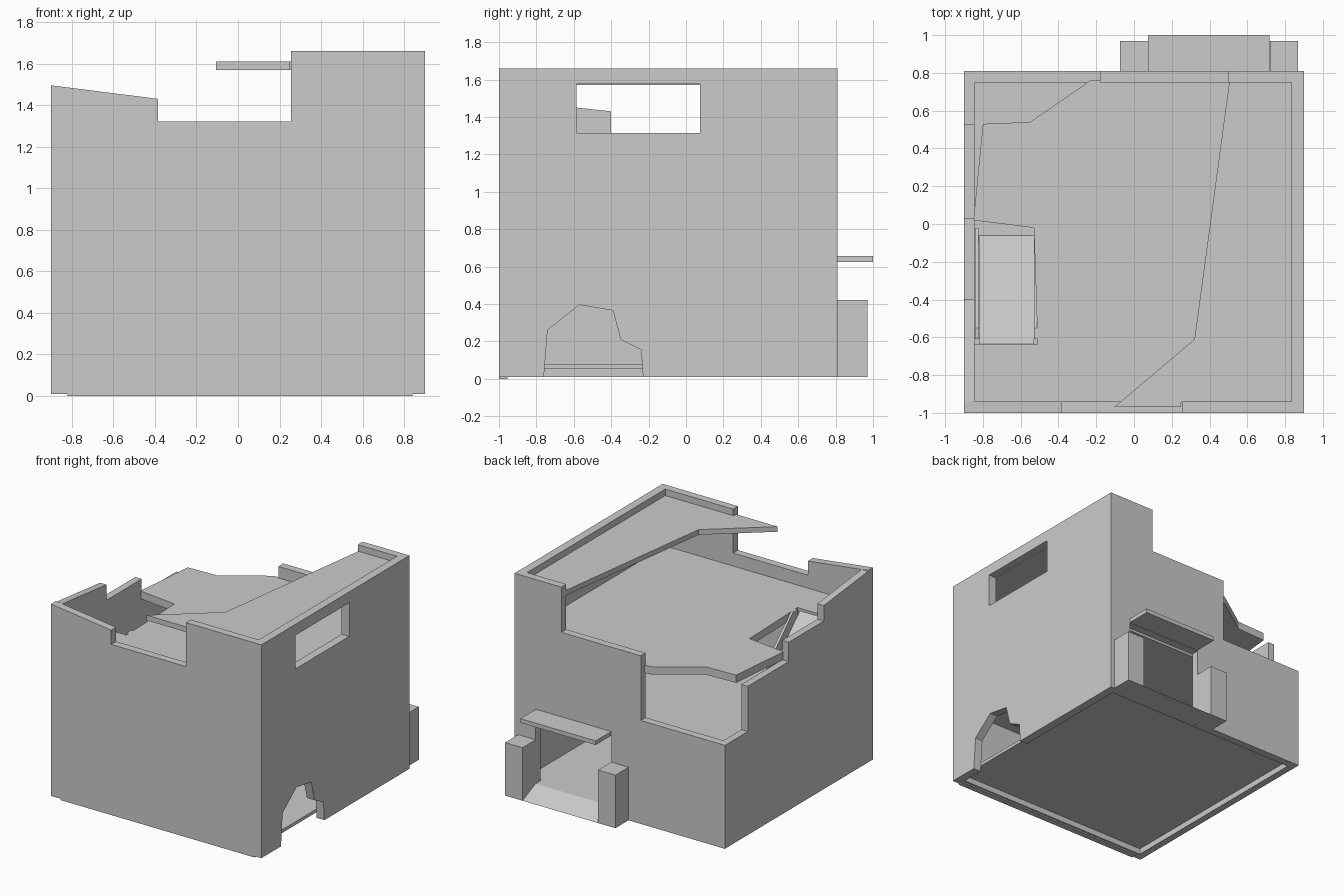
import bpy, bmesh
from mathutils import Vector


def prism(name, pts, axis, lo, hi):
    """Extrude a 2D outline along an axis: x -> (y,z), y -> (x,z), z -> (x,y)."""
    place = {'x': lambda a, b, d: (d, a, b),
             'y': lambda a, b, d: (a, d, b),
             'z': lambda a, b, d: (a, b, d)}[axis]
    bm = bmesh.new()
    low = [bm.verts.new(place(a, b, lo)) for a, b in pts]
    high = [bm.verts.new(place(a, b, hi)) for a, b in pts]
    bm.faces.new(low)
    bm.faces.new(high)
    n = len(pts)
    for i in range(n):
        j = (i + 1) % n
        bm.faces.new((low[i], low[j], high[j], high[i]))
    bmesh.ops.recalc_face_normals(bm, faces=bm.faces)
    me = bpy.data.meshes.new(name)
    bm.to_mesh(me)
    bm.free()
    ob = bpy.data.objects.new(name, me)
    bpy.context.collection.objects.link(ob)
    return ob


def box(name, x0, x1, y0, y1, z0, z1):
    return prism(name, [(x0, y0), (x1, y0), (x1, y1), (x0, y1)], 'z', z0, z1)


# Front wall with broken top
prism("front_wall", [(-.9, .01), (.9, .01), (.9, 1.66), (.255, 1.66), (.255, 1.32),
                     (-.385, 1.32), (-.385, 1.43), (-.9, 1.495)], 'y', -1, -.94)
box("front_sill", -.82, .84, -1, -.955, 0, .012)

# Back wall, stepped top, doorway cut into its outline
prism("back_wall", [(-.9, .01), (.07, .01), (.07, .62), (.72, .62), (.72, .01), (.9, .01),
                    (.9, 1.66), (.5, 1.66), (.5, 1.31), (-.18, 1.31), (-.18, .81),
                    (-.9, .81)], 'y', .75, .81)

# Left wall, stepped and broken
prism("left_wall", [(-.94, .01), (.75, .01), (.75, .81), (.53, .81), (.53, 1.16),
                    (.03, 1.16), (.03, 1.31), (-.4, 1.31), (-.4, 1.43),
                    (-.94, 1.488)], 'x', -.9, -.845)

# Right wall with blasted hole, and the parapet above it framing the window
prism("right_wall", [(-.94, .01), (-.76, .01), (-.74, .26), (-.57, .395), (-.39, .365),
                     (-.35, .21), (-.24, .155), (-.23, .01), (.75, .01), (.75, 1.315),
                     (-.94, 1.315)], 'x', .835, .9)
prism("right_parapet", [(-.94, 1.315), (-.585, 1.315), (-.585, 1.575), (.075, 1.575),
                        (.075, 1.315), (.75, 1.315), (.75, 1.66), (-.94, 1.66)],
      'x', .835, .9)

# Floors
box("ground_floor", -.845, .835, -.94, .75, .055, .08)
box("middle_floor", -.845, .835, -.94, .75, .60, .65)

# Broken lower roof with the stair opening on its left edge
prism("lower_roof", [(-.85, .02), (-.53, -.02), (-.51, -.635), (-.85, -.635), (-.85, -.945),
                     (.84, -.945), (.84, .755), (.5, .79), (-.23, .76), (-.55, .54),
                     (-.8, .53)], 'z', 1.16, 1.22)

# Broken upper roof
prism("upper_roof", [(-.105, -.97), (.25, -.97), (.25, -.945), (.84, -.945), (.84, .755),
                     (.505, .755), (.32, -.61)], 'z', 1.57, 1.61)

# Stair ramp and side rails down to the middle floor
prism("stair_ramp", [(-.635, 1.20), (-.06, .65), (-.12, .65), (-.635, 1.14)],
      'x', -.82, -.53)
for side, x in (("left", -.843), ("right", -.53)):
    prism(side + "_stair_rail", [(-.61, 1.22), (-.55, 1.22), (-.02, .71), (-.02, .65),
                                 (-.08, .65), (-.61, 1.15)], 'x', x, x + .02)

# Back entrance: pillars, canopy and ramp
for side, x in (("left", -.075), ("right", .72)):
    box(side + "_entrance_pillar", x, x + .148, .81, .97, .01, .42)
box("entrance_canopy", .073, .717, .81, 1, .625, .657)
prism("entrance_ramp", [(.75, .01), (.97, .01), (.81, .08), (.75, .08)], 'x', .073, .72)
